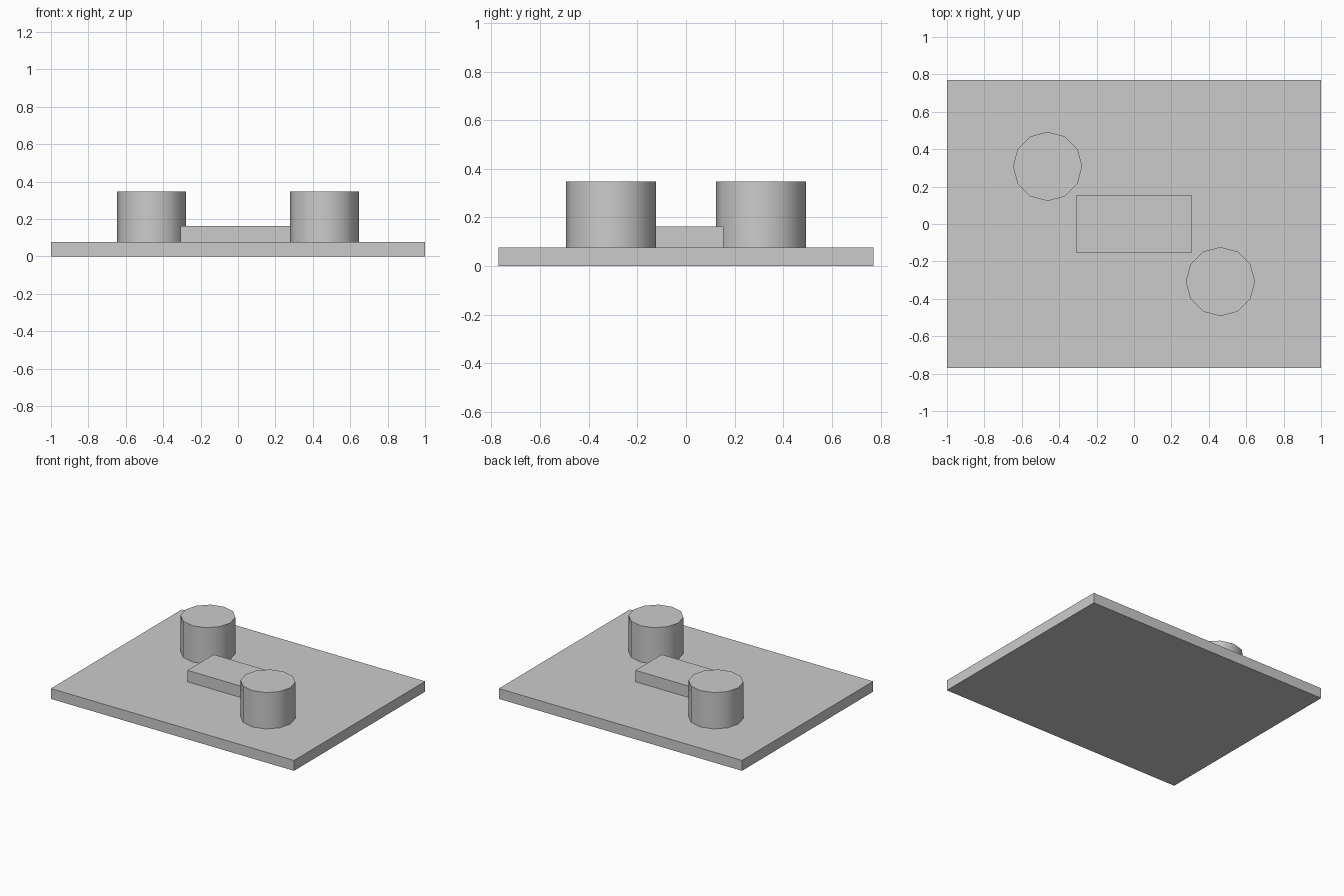
import bpy
import math

if "Cube" in bpy.data.objects:
    bpy.data.objects.remove(bpy.data.objects["Cube"])


def box(name, sx, sy, z0, z1):
    bpy.ops.mesh.primitive_cube_add(size=1, location=(0, 0, (z0 + z1) / 2))
    ob = bpy.context.object
    ob.name = name
    ob.scale = (sx, sy, z1 - z0)
    bpy.ops.object.transform_apply(location=False, rotation=False, scale=True)
    return ob


def post(name, x, y, z0, z1):
    bpy.ops.mesh.primitive_cylinder_add(vertices=12, radius=0.185, depth=z1 - z0,
                                        location=(x, y, (z0 + z1) / 2))
    ob = bpy.context.object
    ob.name = name
    bpy.ops.object.shade_smooth_by_angle(angle=math.radians(40))
    return ob


TOP = 0.077

# Base slab and raised centre block
box("base_plate", 2.0, 1.54, 0, TOP)
box("centre_block", 0.615, 0.308, TOP, 0.162)

# Two round posts placed diagonally opposite
for name, s in (("back_left_post", -1), ("front_right_post", 1)):
    post(name, s * 0.462, -s * 0.308, TOP, 0.347)
